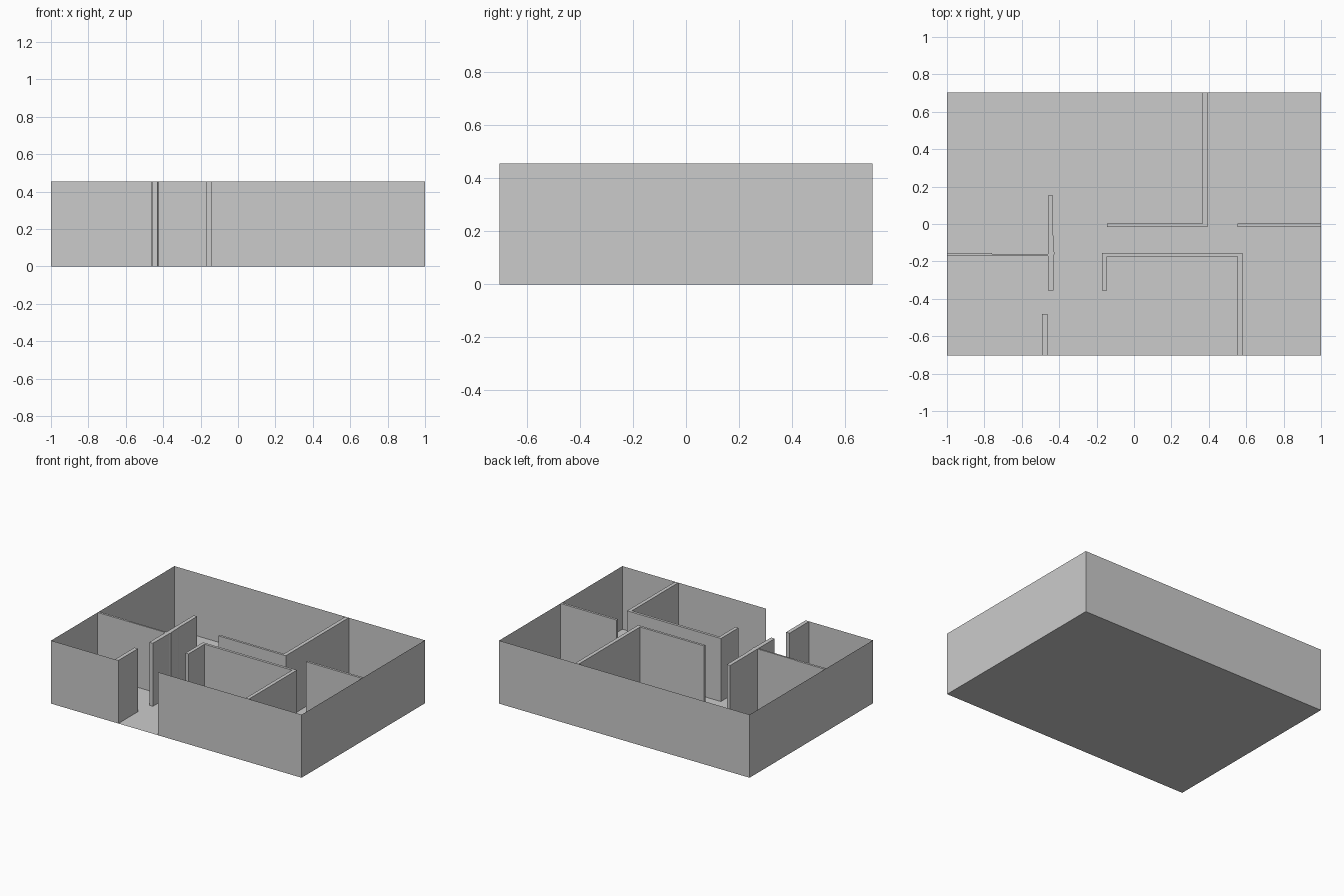
import bpy, bmesh

if "Cube" in bpy.data.objects:
    bpy.data.objects.remove(bpy.data.objects["Cube"])

H = 0.455          # wall height
X, Y = 1.0, 0.703  # half footprint


def make_object(name, bm):
    mesh = bpy.data.meshes.new(name)
    bm.to_mesh(mesh)
    bm.free()
    obj = bpy.data.objects.new(name, mesh)
    bpy.context.collection.objects.link(obj)
    return obj


def sides(bm, low, high, closed):
    n = len(low)
    for i in range(n if closed else n - 1):
        j = (i + 1) % n
        bm.faces.new((low[i], low[j], high[j], high[i]))


def wall(name, outline):
    """Full-height partition from a counter-clockwise plan, resting on the floor."""
    bm = bmesh.new()
    low = [bm.verts.new((x, y, 0)) for x, y in outline]
    high = [bm.verts.new((x, y, H)) for x, y in outline]
    sides(bm, low, high, True)
    bm.faces.new(high)
    return make_object(name, bm)


def rect(x0, x1, y0, y1):
    return [(x0, y0), (x1, y0), (x1, y1), (x0, y1)]


# Floor slab, a single sheet
bm = bmesh.new()
bm.faces.new([bm.verts.new((x, y, 0)) for x, y in reversed(rect(-X, X, -Y, Y))])
make_object("floor", bm)

# Thin outer shell, open at the front doorway
bm = bmesh.new()
path = [(-0.145, -Y), (X, -Y), (X, Y), (-X, Y), (-X, -Y), (-0.463, -Y)]
sides(bm, [bm.verts.new((x, y, 0)) for x, y in path],
      [bm.verts.new((x, y, H)) for x, y in path], False)
make_object("outer_walls", bm)

# Straight partitions
wall("entry_wall", rect(-0.491, -0.463, -Y, -0.48))
wall("right_room_wall", rect(0.553, X, -0.015, 0.002))

# Left T-shaped partition with its slightly uneven face
wall("left_tee_wall", [
    (-0.459, -0.356), (-0.431, -0.356), (-0.429, -0.25), (-0.429, -0.17),
    (-0.424, -0.158), (-0.429, -0.14), (-0.429, -0.07), (-0.432, -0.06),
    (-0.432, 0.152), (-0.459, 0.152), (-0.459, -0.160), (-0.76, -0.160),
    (-0.76, -0.156), (-X, -0.156), (-X, -0.172), (-0.459, -0.172)])

# L-shaped partition around the back room
wall("back_room_wall", [
    (-0.145, -0.015), (0.392, -0.015), (0.392, Y),
    (0.365, Y), (0.365, 0.002), (-0.145, 0.002)])

# U-shaped partition around the front room
wall("front_room_wall", [
    (-0.170, -0.356), (-0.145, -0.356), (-0.145, -0.174), (0.553, -0.174),
    (0.553, -Y), (0.579, -Y), (0.579, -0.155), (-0.170, -0.155)])
